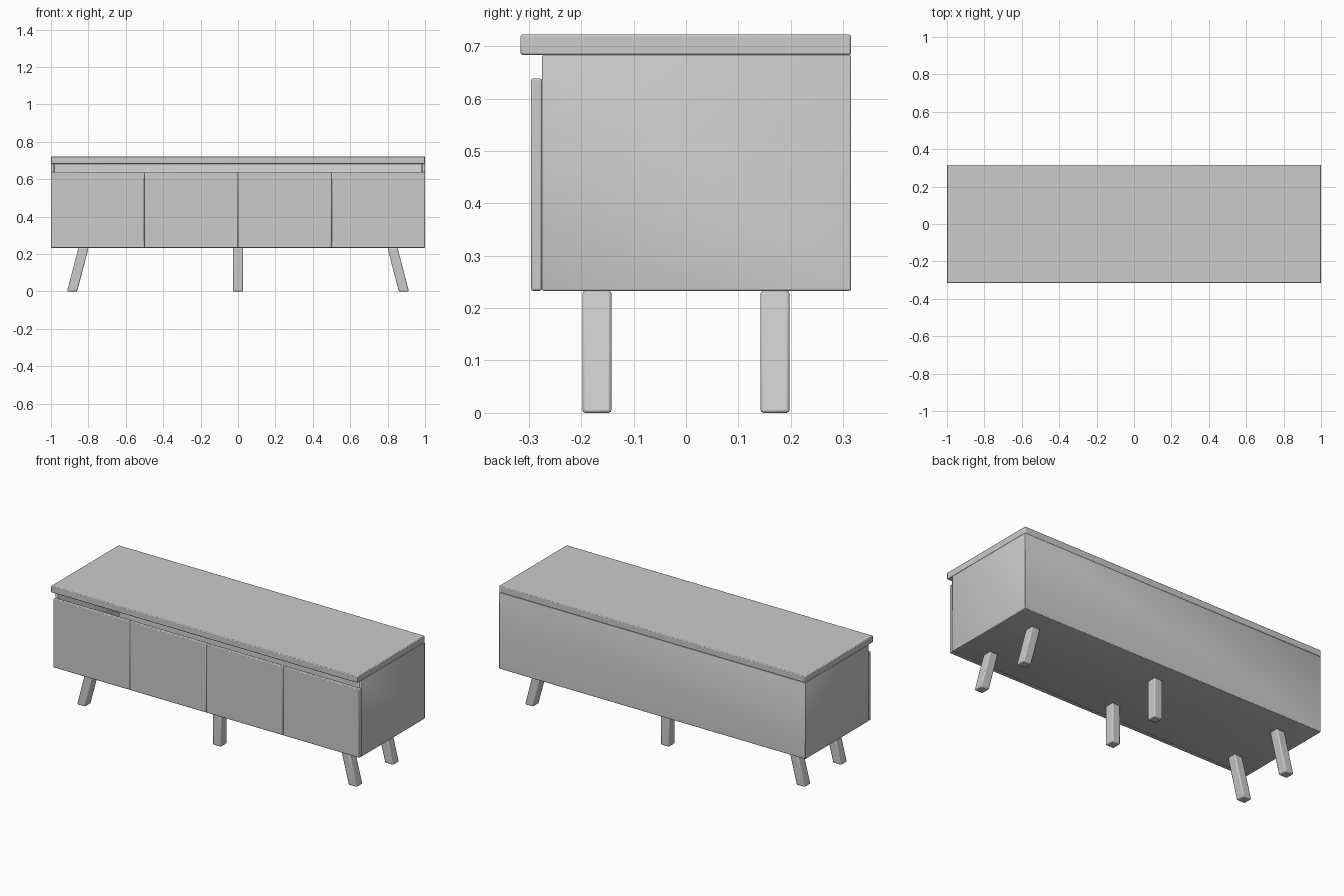
import bpy, bmesh

if "Cube" in bpy.data.objects:
    bpy.data.objects.remove(bpy.data.objects["Cube"])


def box(name, lo, hi, bevel=0.004, shear=0.0, open_faces=(), wall=0.0):
    """Bevelled box from corner to corner; shear shifts the foot in x."""
    bm = bmesh.new()
    bmesh.ops.create_cube(bm, size=1)
    gone = [f for f in bm.faces
            if any(f.calc_center_median()[a] * s > 0.4 for a, s in open_faces)]
    bmesh.ops.delete(bm, geom=gone, context='FACES')
    for v in bm.verts:
        foot = v.co.z < 0
        v.co = [lo[i] + (v.co[i] + 0.5) * (hi[i] - lo[i]) for i in range(3)]
        if foot:
            v.co.x += shear
    me = bpy.data.meshes.new(name)
    bm.to_mesh(me)
    bm.free()
    ob = bpy.data.objects.new(name, me)
    bpy.context.collection.objects.link(ob)
    if wall:
        m = ob.modifiers.new("wall", 'SOLIDIFY')
        m.thickness, m.offset, m.use_even_offset = wall, -1, True
    m = ob.modifiers.new("bevel", 'BEVEL')
    m.width, m.segments, m.limit_method = bevel, 2, 'ANGLE'
    bpy.context.view_layer.objects.active = ob
    ob.select_set(True)
    bpy.ops.object.shade_smooth_by_angle()
    ob.select_set(False)
    return ob


BASE, BODY_TOP, TOP = 0.233, 0.683, 0.722

# Overhanging top board
box("top_board", (-1, -0.316, BODY_TOP), (1, 0.315, TOP))

# Hollow carcass, open at the front and under the board
box("carcass", (-1, -0.275, BASE), (1, 0.315, BODY_TOP), 0.003,
    open_faces=((1, -1), (2, 1)), wall=0.017)

# Four doors, with a gap above them
for i in range(4):
    x = -1 + 0.5 * i
    box(f"door_{i + 1}", (x + 0.0005, -0.296, BASE), (x + 0.4995, -0.275, 0.638))

# Two rows of legs, the outer ones splayed
for row, y in (("front", -0.17), ("back", 0.17)):
    for part, x, shear in (("left", -0.826, -0.061), ("middle", 0, 0), ("right", 0.826, 0.061)):
        box(f"{row}_{part}_leg", (x - 0.027, y - 0.028, 0), (x + 0.027, y + 0.028, BASE),
            0.006, shear)
